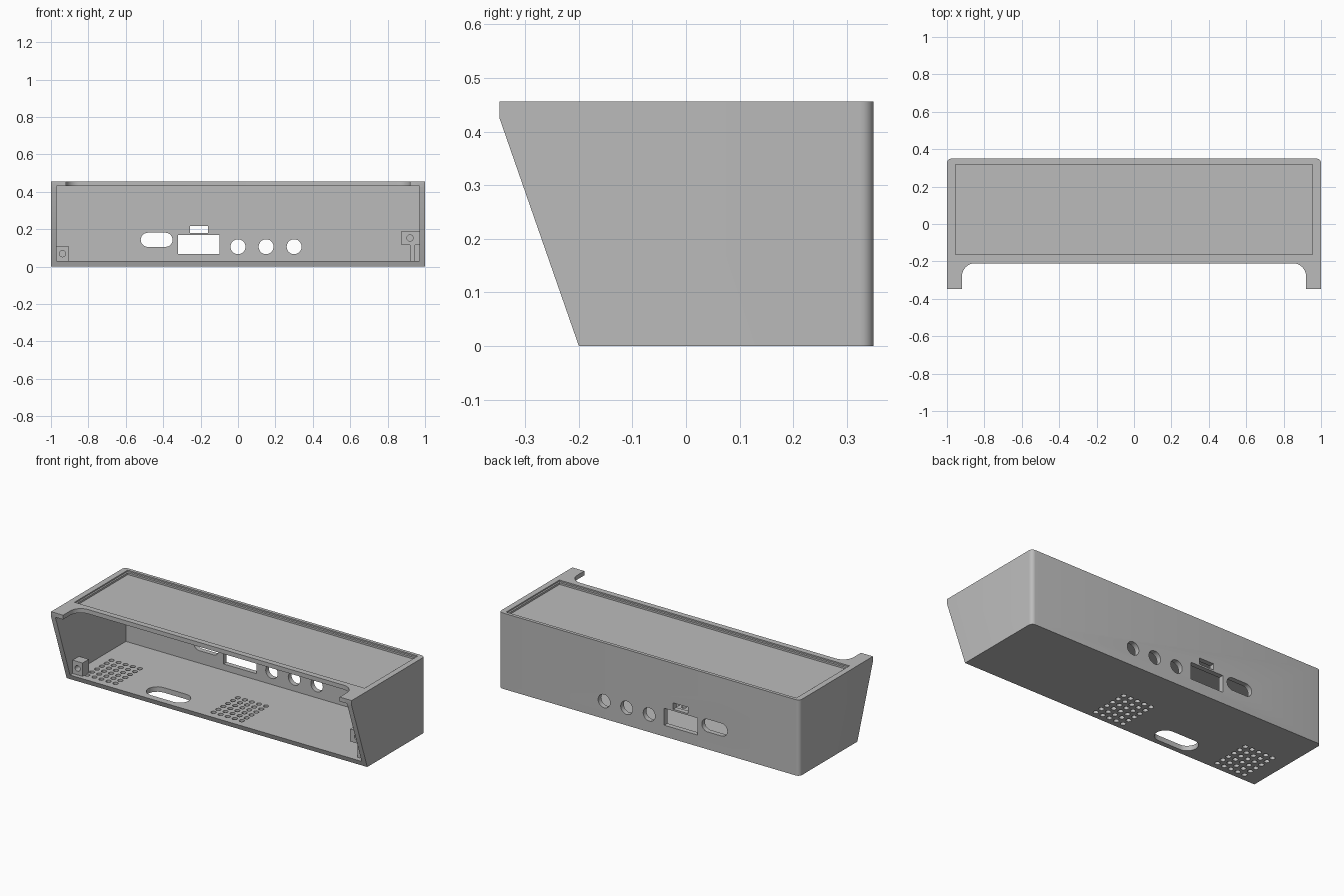
import bpy, bmesh
from math import sin, cos, pi
from mathutils import Vector

old = bpy.data.objects.get("Cube")
if old:
    bpy.data.objects.remove(old, do_unlink=True)

grey = bpy.data.materials.new("light grey plastic")
grey.use_nodes = True
colour = (0.5, 0.5, 0.5, 1)
grey.diffuse_color = colour
grey.node_tree.nodes["Principled BSDF"].inputs["Base Color"].default_value = colour


def prism(bm, points, axis, lo, hi):
    """Extrude a closed 2D outline along one axis."""
    def place(p, d):
        return {"x": (d, *p), "y": (p[0], d, p[1]), "z": (*p, d)}[axis]
    a = [bm.verts.new(place(p, lo)) for p in points]
    b = [bm.verts.new(place(p, hi)) for p in points]
    bm.faces.new(a)
    bm.faces.new(b)
    for i in range(len(a)):
        j = (i + 1) % len(a)
        bm.faces.new((a[i], a[j], b[j], b[i]))


def rect(x0, x1, y0, y1):
    return [(x0, y0), (x1, y0), (x1, y1), (x0, y1)]


def stadium(cx, cy, half, r, n=12):
    """Round-ended slot; a circle when half is zero."""
    pts = []
    for side, start in ((1, -pi / 2), (-1, pi / 2)):
        for i in range(n + 1 if half else n):
            t = start + pi * i / n
            pts.append((cx + side * half + r * cos(t), cy + r * sin(t)))
    return pts


def make(name, bm):
    bmesh.ops.recalc_face_normals(bm, faces=bm.faces[:])
    mesh = bpy.data.meshes.new(name)
    bm.to_mesh(mesh)
    bm.free()
    mesh.materials.append(grey)
    obj = bpy.data.objects.new(name, mesh)
    bpy.context.collection.objects.link(obj)
    return obj


def cut(obj, bm):
    tool = make("cutter", bm)
    tool.hide_render = True
    bpy.context.view_layer.objects.active = obj
    mod = obj.modifiers.new("cut", "BOOLEAN")
    mod.operation, mod.solver, mod.object = "DIFFERENCE", "EXACT", tool
    bpy.ops.object.modifier_apply(modifier=mod.name)
    bpy.data.objects.remove(tool, do_unlink=True)


# Outer body with a sloping front and rounded back corners
bm = bmesh.new()
prism(bm, [(-0.2, 0), (0.35, 0), (0.35, 0.456), (-0.348, 0.456), (-0.348, 0.425)],
      "x", -1, 1)
corners = [e for e in bm.edges if all(v.co.y > 0.34 for v in e.verts)
           and abs(e.verts[0].co.x - e.verts[1].co.x) < 0.01]
bmesh.ops.bevel(bm, geom=corners, offset=0.025, segments=6, profile=0.5, affect="EDGES")
housing = make("housing", bm)

# Hollow interior, open at the front
bm = bmesh.new()
prism(bm, rect(-0.5, 0.32, 0.03, 0.43), "x", -0.97, 0.97)
cut(housing, bm)

# Front notch in the top plate with rounded inner corners
notch = [(-0.92, -0.5), (0.92, -0.5)]
for side in (1, -1):
    arc = [(side * (0.85 + 0.07 * cos(t)), -0.28 + 0.07 * sin(t))
           for t in (pi / 2 * i / 10 for i in range(11))]
    notch += arc if side == 1 else arc[::-1]
bm = bmesh.new()
prism(bm, notch, "z", 0.4, 0.5)
cut(housing, bm)

# Shallow stepped recess in the top
for x, y0, y1, floor in ((0.965, -0.175, 0.33, 0.448), (0.955, -0.162, 0.317, 0.437)):
    bm = bmesh.new()
    prism(bm, rect(-x, x, y0, y1), "z", floor, 0.5)
    cut(housing, bm)

# Rear ports
bm = bmesh.new()
ports = [stadium(-0.435, 0.143, 0.047, 0.038), rect(-0.32, -0.1, 0.068, 0.17),
         rect(-0.257, -0.16, 0.18, 0.218)]
ports += [stadium(x, 0.106, 0, 0.04) for x in (0, 0.15, 0.3)]
for outline in ports:
    prism(bm, outline, "y", 0.29, 0.4)
cut(housing, bm)

# Floor slot and two speaker grilles
bm = bmesh.new()
prism(bm, stadium(-0.385, -0.11, 0.075, 0.06), "z", -0.05, 0.06)
for cx in (-0.8, 0.04):
    for i in range(5):
        for j in range(6):
            hole = stadium(cx + (i - 2) * 0.047, -0.04 + (j - 2.5) * 0.046, 0, 0.015, 6)
            prism(bm, hole, "z", -0.05, 0.06)
cut(housing, bm)


# Screw blocks with blind holes
def screw_block(name, x0, x1, z0, z1, hx):
    bm = bmesh.new()
    prism(bm, rect(x0, x1, z0, z1), "y", -0.185, -0.125)
    block = make(name, bm)
    bm = bmesh.new()
    prism(bm, stadium(hx, (z0 + z1) / 2, 0, 0.017, 8), "y", -0.25, -0.14)
    cut(block, bm)
    return block


right_block = screw_block("right_screw_block", -0.975, -0.905, 0.028, 0.11, -0.938)
left_block = screw_block("left_screw_block", 0.875, 0.975, 0.115, 0.19, 0.92)

# Rib under the raised block
bm = bmesh.new()
prism(bm, rect(0.92, 0.945, 0.028, 0.116), "y", -0.18, -0.13)
rib = make("left_block_rib", bm)

bpy.ops.object.select_all(action="DESELECT")
for obj in (housing, right_block, left_block, rib):
    obj.select_set(True)
bpy.context.view_layer.objects.active = housing
bpy.ops.object.shade_smooth_by_angle(angle=0.52)
